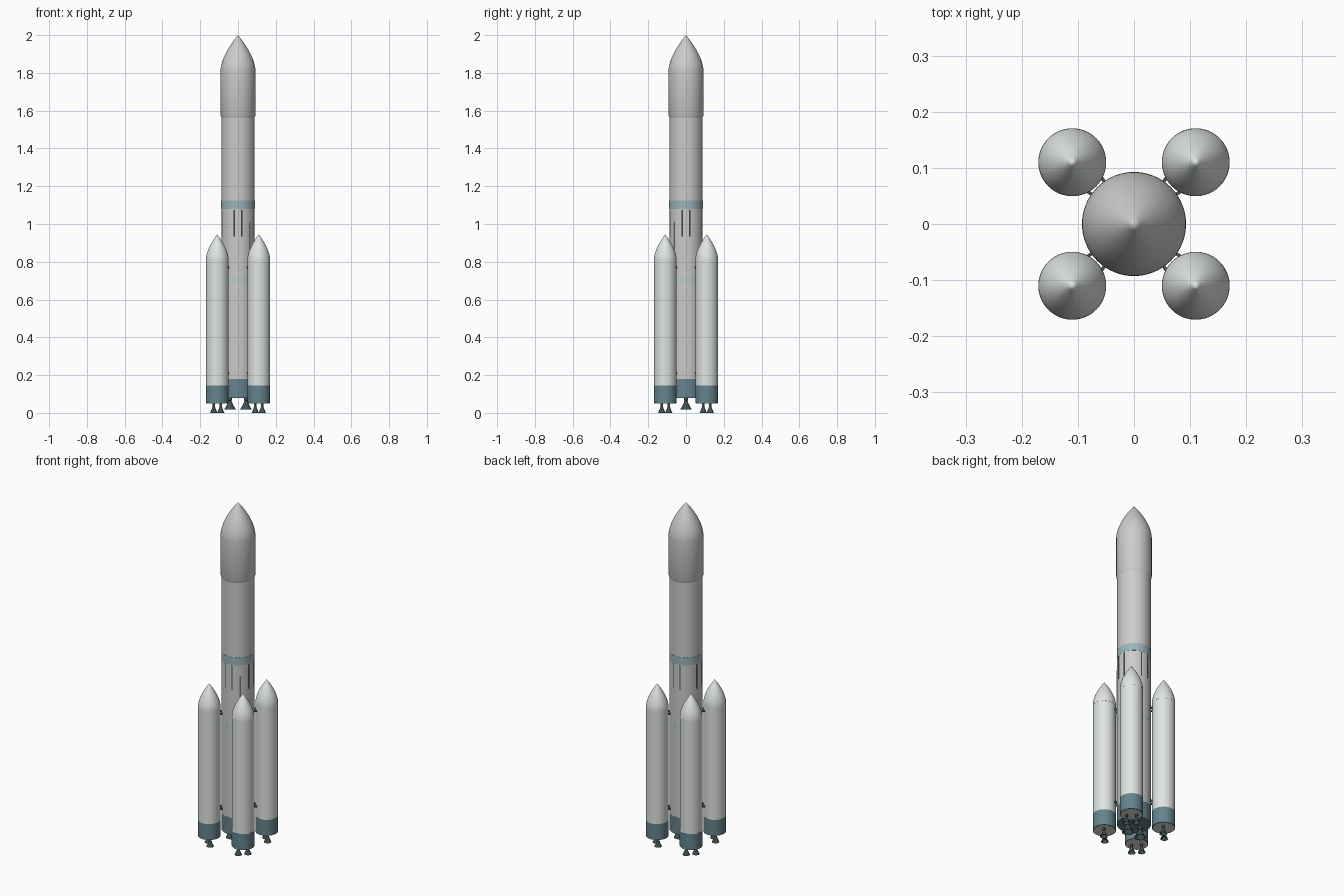
import bpy, bmesh, math
from mathutils import Matrix

if "Cube" in bpy.data.objects:
    bpy.data.objects.remove(bpy.data.objects["Cube"])


def material(name, r, g, b):
    m = bpy.data.materials.new(name)
    m.diffuse_color = (r, g, b, 1)
    m.use_nodes = True
    m.node_tree.nodes["Principled BSDF"].inputs["Base Color"].default_value = m.diffuse_color
    return m


PALE = material("pale_paint", 0.74, 0.78, 0.75)
TEAL = material("dark_teal", 0.13, 0.23, 0.27)
BLUE = material("light_blue", 0.33, 0.46, 0.50)
MINT = material("pale_blue", 0.52, 0.60, 0.60)
DARK = material("dark_metal", 0.05, 0.08, 0.09)


def finish(name, bm, mat):
    me = bpy.data.meshes.new(name)
    bmesh.ops.recalc_face_normals(bm, faces=bm.faces)
    bm.to_mesh(me)
    bm.free()
    ob = bpy.data.objects.new(name, me)
    bpy.context.collection.objects.link(ob)
    if mat:
        me.materials.append(mat)
    bpy.context.view_layer.objects.active = ob
    bpy.ops.object.select_all(action='DESELECT')
    ob.select_set(True)
    bpy.ops.object.shade_smooth_by_angle(angle=math.radians(30))
    return ob


def lathe(name, profile, x=0, y=0, mat=None, n=64):
    """Spin (radius, height) points around a vertical axis at x, y."""
    bm = bmesh.new()
    vs = [bm.verts.new((r, 0, z)) for r, z in profile]
    es = [bm.edges.new(p) for p in zip(vs, vs[1:])]
    bmesh.ops.spin(bm, geom=vs + es, cent=(0, 0, 0), axis=(0, 0, 1),
                   angle=math.tau, steps=n, use_duplicate=False)
    bmesh.ops.remove_doubles(bm, verts=bm.verts, dist=1e-5)
    bmesh.ops.translate(bm, verts=bm.verts, vec=(x, y, 0))
    return finish(name, bm, mat)


def tube(name, r, z0, z1, x=0, y=0, mat=None):
    return lathe(name, [(0, z0), (r, z0), (r, z1), (0, z1)], x, y, mat)


def ogive(r, z0, z1, n=14):
    return [(r * (1 - (i / n) ** 1.7), z0 + (z1 - z0) * i / n) for i in range(n + 1)]


def bar(name, angle, radius, z0, z1, depth, width, mat=None):
    """Box on the core wall, facing outward at the given angle."""
    bm = bmesh.new()
    bmesh.ops.create_cube(bm, size=1, matrix=Matrix.Rotation(angle, 4, 'Z')
                          @ Matrix.Translation((radius, 0, (z0 + z1) / 2))
                          @ Matrix.Diagonal((depth, width, z1 - z0, 1)))
    return finish(name, bm, mat)


def engine(name, x, y, r, z0, z1):
    h = z1 - z0
    outer = [(r, z0), (r * .74, z0 + h * .2), (r * .48, z0 + h * .45),
             (r * .25, z0 + h * .72), (r * .36, z0 + h * .8), (r * .36, z1 + .015)]
    inner = [(0, z0 + h * .55), (r * .4, z0 + h * .45), (r * .67, z0 + h * .2), (r * .93, z0)]
    lathe(name, inner + outer + [(0, z1 + .015)], x, y, DARK, 32)


# Core stage, bands and upper stage
R = 0.0885
tube("core_engine_skirt", R + .0005, .08, .18, mat=TEAL)
tube("core_lower_tank", R, .18, .68)
tube("core_mid_band", R + .0003, .68, .72, mat=MINT)
tube("core_upper_tank", R, .72, 1.08)
tube("interstage_band", R + .0008, 1.08, 1.125, mat=BLUE)
tube("upper_stage", R, 1.125, 1.57)

# Payload fairing
lathe("payload_fairing", [(0, 1.565), (R, 1.565), (.0928, 1.575)] + ogive(.0928, 1.81, 2.0))

# Core engines
for i, x in enumerate((-.042, .042)):
    engine(f"core_engine_{i}", x, 0, .031, .018, .08)

# Interstage stringers and cable duct
for k in range(4):
    for s in (-1, 1):
        bar(f"stringer_{k}_{s}", k * math.pi / 2 + s * math.radians(14), R,
            .935, 1.075, .004, .004, DARK)
bar("cable_duct", -math.pi / 4, R, .2, 1.01, .007, .008)

# Boosters with paired engines and struts to the core
P, D = 0.11, 0.0185
for i in range(4):
    a = math.pi / 4 + i * math.pi / 2
    x = math.copysign(P, math.cos(a))
    y = math.copysign(P, math.sin(a))
    tube(f"booster_skirt_{i}", .0605, .052, .145, x, y, TEAL)
    tube(f"booster_base_{i}", .056, .051, .06, x, y, PALE)
    tube(f"booster_body_{i}", .06, .145, .8, x, y, PALE)
    lathe(f"booster_nose_{i}", [(0, .8), (.0605, .8)] + ogive(.0605, .81, .945), x, y, PALE)
    for s in (-1, 1):
        engine(f"booster_engine_{i}_{s}", x - s * D * math.copysign(1, y),
               y + s * D * math.copysign(1, x), .020, 0, .052)
    for z in (.21, .77):
        for s in (-1, 1):
            bar(f"booster_strut_{i}_{z}_{s}", a + s * math.radians(10), .094,
                z - .005, z + .005, .024, .006, DARK)
